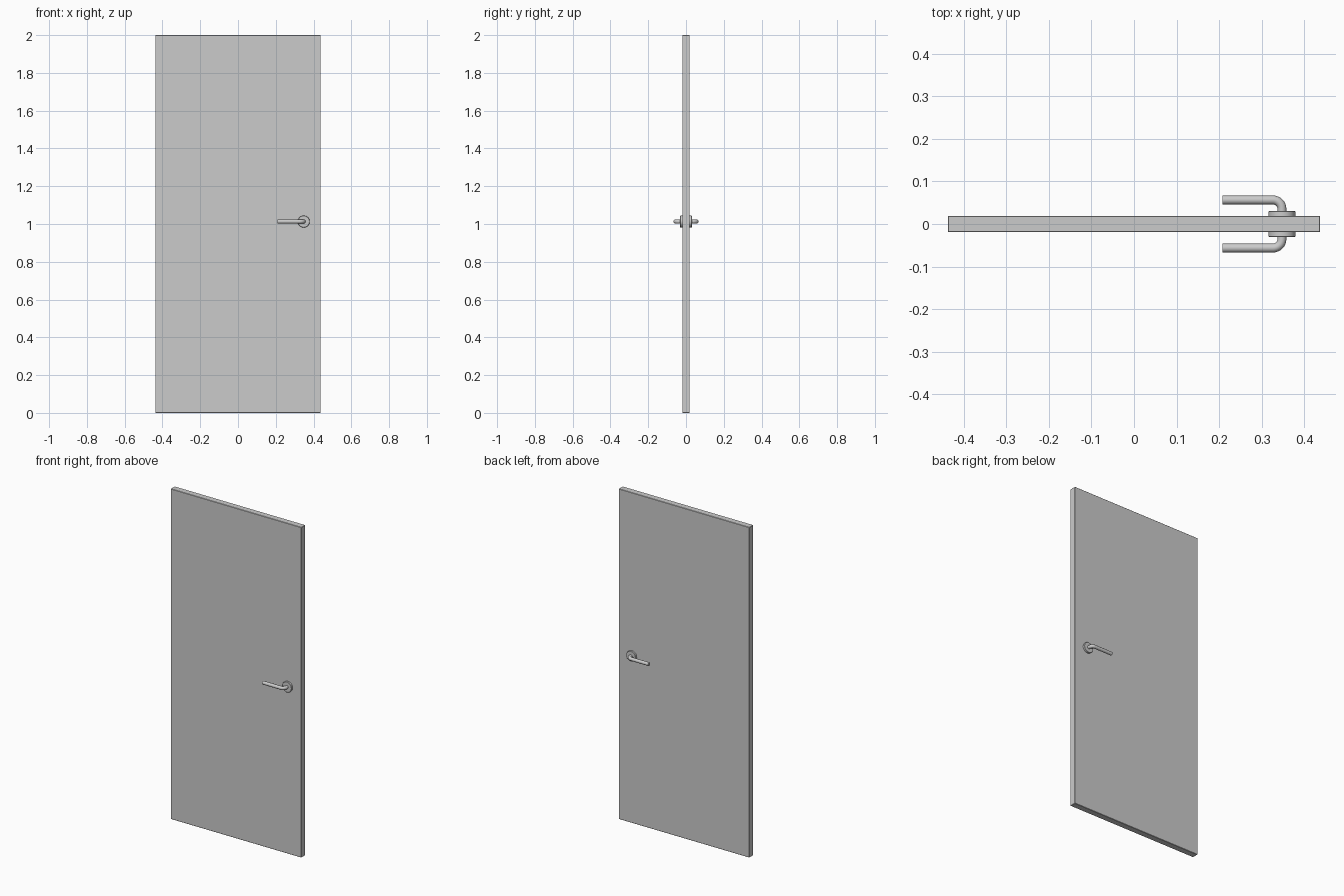
import bpy
from math import sin, cos, pi, radians

if "Cube" in bpy.data.objects:
    bpy.data.objects.remove(bpy.data.objects["Cube"])

HX, HZ = 0.348, 1.013      # handle axis
HALF = 0.0193              # half door thickness
REACH = 0.0565             # lever centre line distance from door middle
TUBE, BEND = 0.0105, 0.021


def bevel(ob, width, segments):
    mod = ob.modifiers.new("bevel", "BEVEL")
    mod.width, mod.segments = width, segments
    mod.limit_method, mod.angle_limit = "ANGLE", radians(50)


def smooth(ob):
    bpy.ops.object.select_all(action="DESELECT")
    ob.select_set(True)
    bpy.context.view_layer.objects.active = ob
    bpy.ops.object.shade_smooth_by_angle(angle=radians(40))


# Door slab with slightly eased edges
bpy.ops.mesh.primitive_cube_add(size=1, location=(0, 0, 1))
door = bpy.context.object
door.name = "door_panel"
door.scale = (0.876, 2 * HALF, 2)
bpy.ops.object.transform_apply(location=False, rotation=False, scale=True)
bevel(door, 0.002, 1)


def rosette(name, side):
    # Round plate behind the lever
    bpy.ops.mesh.primitive_cylinder_add(
        vertices=16, radius=0.032, depth=0.0135, rotation=(pi / 2, 0, 0),
        location=(HX, side * 0.02375, HZ))
    ob = bpy.context.object
    ob.name = name
    bevel(ob, 0.0015, 1)
    smooth(ob)


def lever(name, side):
    # Tube leaving the plate, bending and running back across the door
    path = [(HX, 0.022)]
    for i in range(9):
        a = i / 8 * pi / 2
        path.append((HX - BEND + BEND * cos(a), REACH - BEND + BEND * sin(a)))
    path.append((0.208, REACH))
    curve = bpy.data.curves.new(name, "CURVE")
    curve.dimensions = "3D"
    curve.bevel_depth, curve.bevel_resolution = TUBE, 4
    curve.use_fill_caps = True
    spline = curve.splines.new("POLY")
    spline.points.add(len(path) - 1)
    for p, (x, y) in zip(spline.points, path):
        p.co = (x, side * y, HZ, 1)
    ob = bpy.data.objects.new(name, curve)
    bpy.context.collection.objects.link(ob)
    bpy.ops.object.select_all(action="DESELECT")
    ob.select_set(True)
    bpy.context.view_layer.objects.active = ob
    bpy.ops.object.convert(target="MESH")
    smooth(bpy.context.object)


for label, side in (("front", -1), ("back", 1)):
    rosette(label + "_rosette", side)
    lever(label + "_lever", side)
